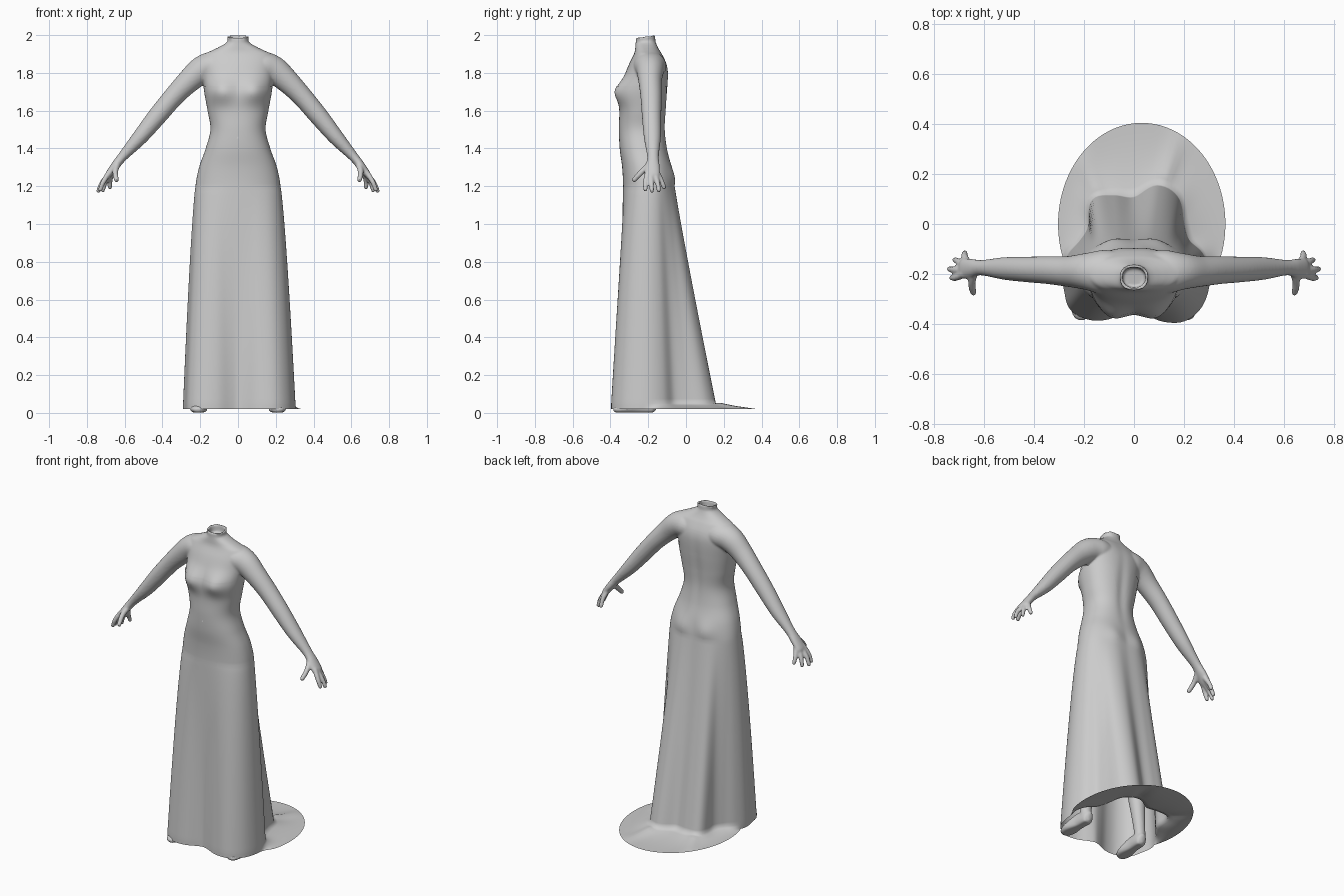
import bpy, bmesh
from math import sin, cos, pi, sqrt, exp
from mathutils import Vector

if "Cube" in bpy.data.objects:
    bpy.data.objects.remove(bpy.data.objects["Cube"])

N = 96


def curve(keys, x):
    """Smooth (cubic Hermite) interpolation through (x, v1, v2...) keys."""
    x = min(max(x, keys[0][0]), keys[-1][0])
    i = next(i for i in range(len(keys) - 1) if x <= keys[i + 1][0])

    def slope(j, c):
        a, b = keys[max(j - 1, 0)], keys[min(j + 1, len(keys) - 1)]
        return (b[c] - a[c]) / (b[0] - a[0])
    h = keys[i + 1][0] - keys[i][0]
    t = (x - keys[i][0]) / h
    return [(2*t**3 - 3*t**2 + 1) * keys[i][c] + (t**3 - 2*t**2 + t) * h * slope(i, c)
            + (3*t**2 - 2*t**3) * keys[i + 1][c] + (t**3 - t**2) * h * slope(i + 1, c)
            for c in range(1, len(keys[0]))]


def loft(bm, rings, caps=True):
    vs = [[bm.verts.new(p) for p in r] for r in rings]
    for a, b in zip(vs, vs[1:]):
        n = len(a)
        for i in range(n):
            bm.faces.new((a[i], a[(i + 1) % n], b[(i + 1) % n], b[i]))
    if caps:
        bm.faces.new(vs[0][::-1])
        bm.faces.new(vs[-1])


def tube(bm, pts, ref, n=20, steps=6):
    """Tube through (x, y, z, radius along ref, other radius) points."""
    keys = [(i, *p) for i, p in enumerate(pts)]
    m = (len(pts) - 1) * steps
    s = [curve(keys, i / steps) for i in range(m + 1)]
    rings = []
    for i, p in enumerate(s):
        d = (Vector(s[min(i + 1, m)][:3]) - Vector(s[max(i - 1, 0)][:3])).normalized()
        u = (Vector(ref) - d * d.dot(Vector(ref))).normalized()
        v = d.cross(u)
        rings.append([Vector(p[:3]) + u * p[3] * cos(2*pi*k/n) + v * p[4] * sin(2*pi*k/n)
                      for k in range(n)])
    loft(bm, rings)


def finish(bm, name):
    bmesh.ops.recalc_face_normals(bm, faces=bm.faces)
    me = bpy.data.meshes.new(name)
    bm.to_mesh(me)
    ob = bpy.data.objects.new(name, me)
    bpy.context.collection.objects.link(ob)
    for p in me.polygons:
        p.use_smooth = True
    return ob


# torso profile: z, half width, front y, back y
TORSO = [(1.1, .225, -.333, -.062), (1.2, .222, -.33, -.066), (1.3, .203, -.335, -.08),
         (1.4, .168, -.348, -.102), (1.5, .143, -.352, -.112), (1.6, .158, -.35, -.107),
         (1.7, .176, -.355, -.098), (1.8, .187, -.32, -.094), (1.85, .192, -.3, -.103),
         (1.9, .178, -.275, -.127), (1.92, .135, -.27, -.14), (1.942, .09, -.268, -.152),
         (1.965, .055, -.266, -.162), (1.993, .06, -.266, -.162)]


def torso_point(z, a, grow=0.0, scale=1.0):
    w, f, b = curve(TORSO, z)
    c, s = cos(a), sin(a)
    yc, dep = (f + b) / 2, (b - f) / 2
    e = .88
    x = (w * scale + grow) * abs(c)**e * (1 if c > 0 else -1)
    y = yc + (dep * scale + grow) * abs(s)**e * (1 if s > 0 else -1)
    if s < 0:   # bust
        y -= .03 * exp(-((abs(x) - .09) / .065)**2 - ((z - 1.705) / .062)**2) * min(1, -2 * s)
    else:       # seat and spine hollow
        y += .014 * exp(-((abs(x) - .085) / .06)**2 - ((z - 1.25) / .06)**2) * min(1, 2 * s)
        y -= .008 * exp(-(x / .03)**2 - ((z - 1.6) / .2)**2)
    tilt = max(0, min(1, (z - 1.94) / .05)) * .14 * (y + .21)
    return Vector((x, y, z + tilt))


# body: torso with hollow neck, arms, hands, legs, fused by remeshing
bm = bmesh.new()
ang = [2 * pi * i / N for i in range(N)]
rings = [[torso_point(1.1 + .893 * j / 60, a) for a in ang] for j in range(61)]
rings.append([torso_point(1.993, a, 0, .78) for a in ang])
rings.append([torso_point(1.993, a, 0, .74) - Vector((0, 0, .045)) for a in ang])
loft(bm, rings)
fingers = [((.638, -.185, 1.32), (.65, -.235, 1.275), (.643, -.276, 1.232)),
           ((.68, -.2, 1.275), (.712, -.215, 1.225), (.73, -.215, 1.18)),
           ((.685, -.185, 1.26), (.722, -.183, 1.215), (.74, -.18, 1.172)),
           ((.68, -.165, 1.265), (.705, -.15, 1.215), (.717, -.143, 1.175)),
           ((.665, -.158, 1.28), (.678, -.13, 1.228), (.677, -.115, 1.19))]
for s in (1, -1):
    # shoulder and arm
    tube(bm, [(s*x, y, z, r1, r2) for x, y, z, r1, r2 in (
        (.05, -.19, 1.83, .08, .07), (.125, -.192, 1.835, .088, .078), (.19, -.19, 1.815, .074, .074),
        (.26, -.19, 1.757, .062, .063),
        (.34, -.185, 1.675, .056, .054), (.43, -.182, 1.568, .051, .05), (.52, -.178, 1.458, .045, .041),
        (.61, -.175, 1.358, .031, .026), (.65, -.177, 1.308, .038, .023), (.685, -.18, 1.262, .04, .018),
        (.697, -.18, 1.247, .02, .008))], (0, 1, 0), 28)
    # fingers
    for i, f in enumerate(fingers):
        end = tuple(Vector(f[2]) + (Vector(f[2]) - Vector(f[1])) * .14)
        k = 1.15 if i == 0 else 1
        tube(bm, [(s*p[0], p[1], p[2], r*k, r*k) for p, r in
                  zip(f + (end,), (.016, .0135, .0115, .006))], (0, 1, 0) if i else (1, 0, 0), 12, 3)
    # leg
    tube(bm, [(s*x, y, z, r, r) for x, y, z, r in (
        (.11, -.2, 1.2, .09), (.12, -.21, .95, .085), (.15, -.22, .6, .06), (.175, -.2, .4, .055),
        (.2, -.19, .12, .034), (.202, -.19, .04, .034))], (1, 0, 0))
    # foot with flat sole
    tube(bm, [(s*x, y, z, r1, r2) for x, y, z, r1, r2 in (
        (.2, -.155, .03, .012, .02), (.2, -.175, .035, .033, .045), (.203, -.25, .04, .036, .05),
        (.208, -.32, .025, .047, .032), (.21, -.365, .018, .036, .02), (.21, -.384, .014, .015, .01))],
        (1, 0, 0))
for v in bm.verts:
    v.co.z = max(v.co.z, .002)
body = finish(bm, "body")
rm = body.modifiers.new("fuse", 'REMESH')
rm.mode = 'VOXEL'
rm.voxel_size = .006
rm.use_smooth_shade = True
sm = body.modifiers.new("soften", 'SMOOTH')
sm.factor = .5
sm.iterations = 6

# gown hem radii every 15 degrees, measured from (0, -.19), starting at +x
HEM = [.302, .285, .255, .283, .35, .36, .3, .318, .335, .26, .25, .272,
       .29, .29, .298, .27, .224, .175, .157, .178, .232, .283, .305, .308]
HEM_KEYS = [(i * 15, HEM[i % 24]) for i in range(-2, 27)]


def polar(a, r, z):
    return Vector((r * cos(a), -.19 + r * sin(a), z))


def train_radius(a, hem):
    """Distance to the oval edge of the train, fading to the hem in front."""
    cx, rx, ry = .031, .335, .405
    A = (cos(a) / rx)**2 + (sin(a) / ry)**2
    B = -cx * cos(a) / rx**2 - .19 * sin(a) / ry**2
    C = (cx / rx)**2 + (.19 / ry)**2 - 1
    r = (-B + sqrt(B * B - A * C)) / A
    t = max(0, min(1, (sin(a) + .15) / .35))
    return hem + (max(r, hem) - hem) * t * t * (3 - 2 * t)


# gown: bodice, draped skirt and flat train
M = 144
ang = [2 * pi * i / M for i in range(M)]
hem = [curve(HEM_KEYS, 360 * i / M)[0] for i in range(M)]
rings = [[torso_point(1.73 - .53 * j / 36, a, .003) for a in ang] for j in range(37)]
for j in range(1, 47):
    t = j / 46
    ring = []
    for a, r in zip(ang, hem):
        w = t**(.78 + .27 * max(0, sin(a)))
        p = torso_point(1.2 - .06 * t, a, .003).lerp(polar(a, r, 0), w)
        p.z = 1.2 - 1.15 * t
        ring.append(p)
    rings.append(ring)
for k in range(1, 9):
    u = k / 8
    ring = []
    for a, r in zip(ang, hem):
        # long fold behind the right leg, a shorter one on the left
        fold = (.025 * exp(-((a - 1.25) / .07)**2) + .018 * exp(-((a - 2.0) / .08)**2)) * (1 - u)**.7 * u**.3
        ring.append(polar(a, r + (train_radius(a, r) - r) * u, .02 + .03 * (1 - u)**2.5 + fold))
    rings.append(ring)
bm = bmesh.new()
loft(bm, rings, caps=False)
# open V back
for s in (1, -1):
    bmesh.ops.bisect_plane(bm, geom=bm.verts[:] + bm.edges[:] + bm.faces[:],
                           plane_co=(0, 0, 1.46), plane_no=(s * .42, 0, -.13))
cut = []
for f in bm.faces:
    c = f.calc_center_median()
    if c.y > -.19 and abs(c.x) * .42 < (c.z - 1.46) * .13:
        cut.append(f)
bmesh.ops.delete(bm, geom=cut, context='FACES')
finish(bm, "gown")
